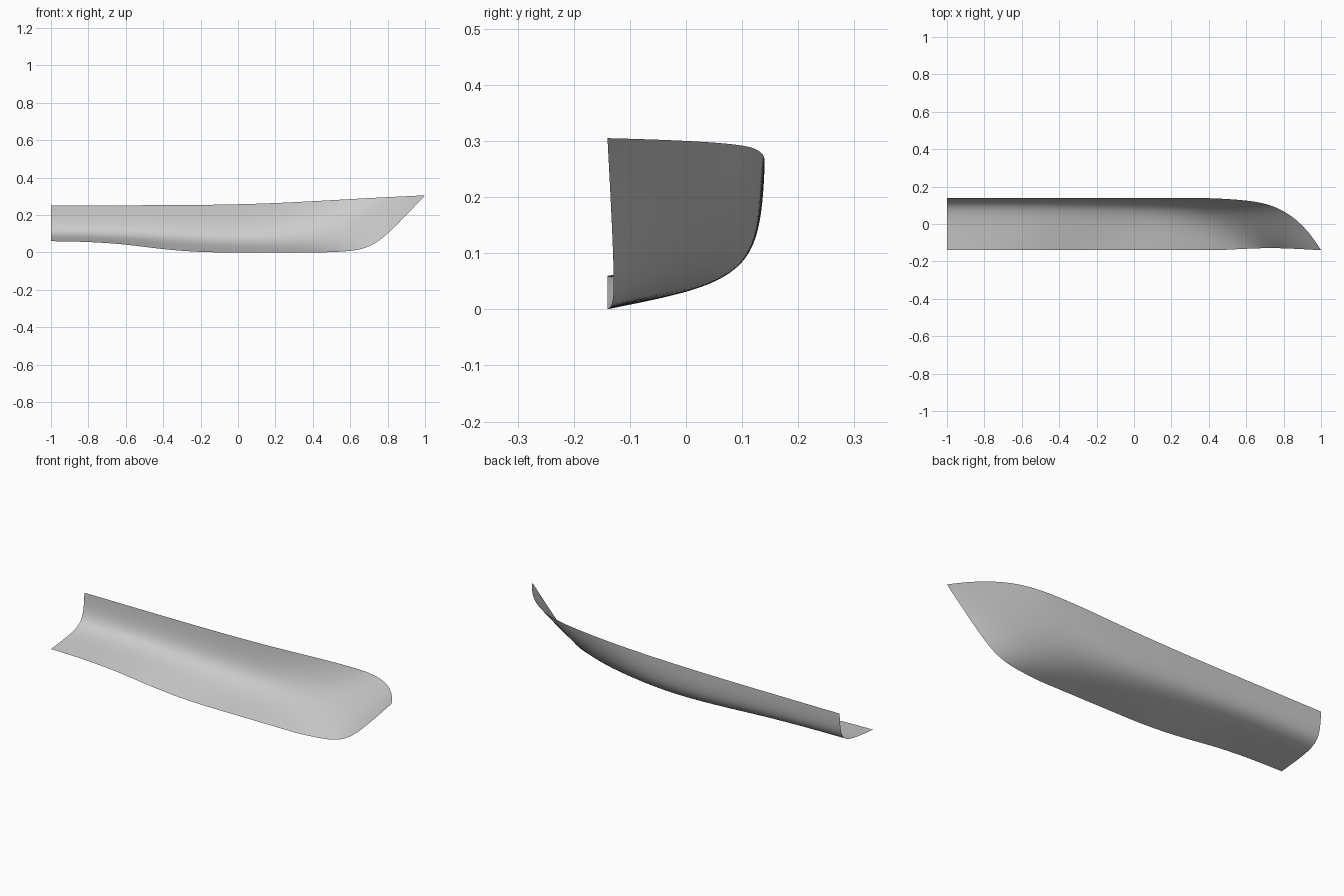
import bpy, bmesh
from mathutils import Vector

cube = bpy.data.objects.get("Cube")
if cube:
    bpy.data.objects.remove(cube)


def spline(points, t):
    """Point at t (0 to 1) on a clamped cubic B-spline, by de Boor's method."""
    spans = len(points) - 3
    u = t * spans
    k = min(int(u), spans - 1) + 3
    knot = lambda i: min(max(i - 3, 0), spans)
    d = [points[k - 3 + j] for j in range(4)]
    for r in range(1, 4):
        for j in range(3, r - 1, -1):
            lo, hi = knot(j + k - 3), knot(j + 1 + k - r)
            d[j] = d[j - 1].lerp(d[j], (u - lo) / (hi - lo))
    return d[3]


def line(xs, ys, zs):
    return [Vector(p) for p in zip(xs, ys, zs)]


def blend(a, b, f):
    return [p.lerp(q, f) for p, q in zip(a, b)]


# Guide lines running from stern to bow
keel = line((-1, -.7, -.45, -.2, 0, .25, .45), [-.14] * 7,
            (.06, .058, .02, 0, 0, 0, 0))
chine = line((-1, -.65, -.3, .05, .3, .52, .72),
             (.115, .115, .115, .105, .05, -.03, -.126),
             (.085, .083, .062, .045, .04, .03, .01))
sheer = line((-1, -.6, -.2, .2, .56, .86, 1),
             (.14, .14, .14, .14, .14, .09, -.14),
             (.252, .252, .252, .262, .283, .299, .305))
bottom = blend(keel, chine, .5)
side = blend(chine, sheer, .43)
for p, y in zip(side, (.136, .136, .136, .135, .115, .05, -.131)):
    p.y = y
guides = [keel, bottom, chine, side, sheer]

# Half hull shell lofted through the guide lines
LENGTH, GIRTH = 96, 40
bm = bmesh.new()
rows = []
for i in range(LENGTH + 1):
    section = [spline(g, i / LENGTH) for g in guides]
    rows.append([bm.verts.new(spline(section, j / GIRTH)) for j in range(GIRTH + 1)])
for a, b in zip(rows, rows[1:]):
    for j in range(GIRTH):
        face = bm.faces.new((a[j], a[j + 1], b[j + 1], b[j]))
        face.smooth = True
mesh = bpy.data.meshes.new("half_hull")
bm.to_mesh(mesh)
bm.free()
hull = bpy.data.objects.new("half_hull", mesh)
bpy.context.collection.objects.link(hull)

# Plain grey finish
grey = bpy.data.materials.new("light_grey")
grey.use_nodes = True
colour = (.6, .6, .6, 1)
grey.diffuse_color = colour
grey.node_tree.nodes["Principled BSDF"].inputs["Base Color"].default_value = colour
mesh.materials.append(grey)
